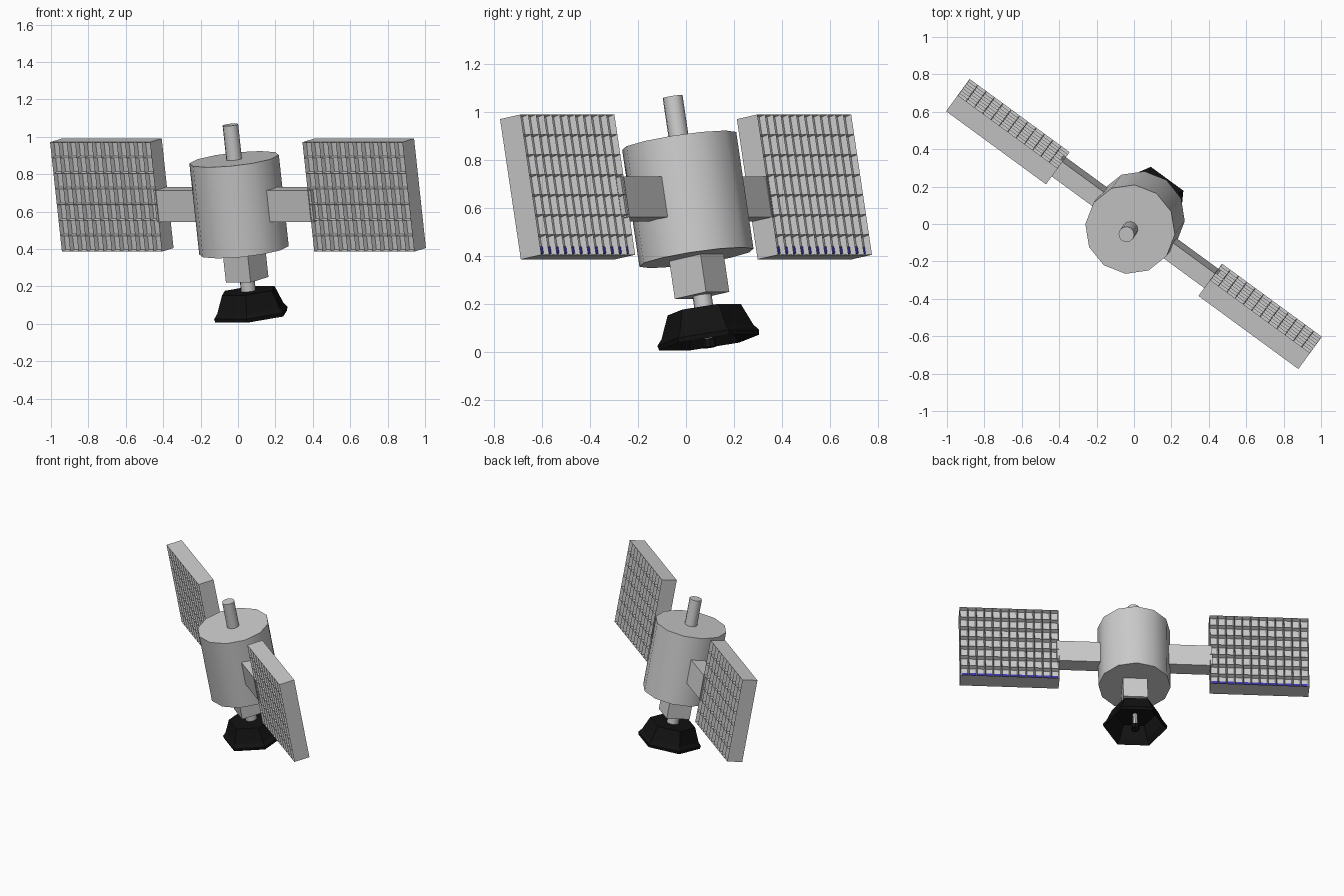
import bpy, bmesh
from math import radians, cos, sin, tau
from mathutils import Matrix

if "Cube" in bpy.data.objects:
    bpy.data.objects.remove(bpy.data.objects["Cube"])

# Whole craft is built upright, then turned and leaned by this frame
FRAME = (Matrix.Translation((0, 0, 0.688))
         @ Matrix.Rotation(radians(-36.2), 4, 'Z')
         @ Matrix.Rotation(radians(10.4), 4, 'X'))


def material(name, rgb):
    m = bpy.data.materials.new(name)
    m.diffuse_color = (*rgb, 1)
    m.use_nodes = True
    m.node_tree.nodes["Principled BSDF"].inputs["Base Color"].default_value = m.diffuse_color
    return m


BLACK = material("black", (0.006, 0.006, 0.006))
BLUE = material("cell_blue", (0.05, 0.04, 0.45))


def finish(name, bm, mat=None, mirror=None, smooth=False):
    me = bpy.data.meshes.new(name)
    bm.to_mesh(me)
    bm.free()
    ob = bpy.data.objects.new(name, me)
    bpy.context.collection.objects.link(ob)
    ob.matrix_world = FRAME
    if mat:
        me.materials.append(mat)
    if mirror:
        mod = ob.modifiers.new("mirror", 'MIRROR')
        mod.use_axis = mirror
    if smooth:
        bpy.ops.object.select_all(action='DESELECT')
        ob.select_set(True)
        bpy.context.view_layer.objects.active = ob
        bpy.ops.object.shade_smooth_by_angle(angle=radians(40))
    return ob


def box(name, lo, hi, **kw):
    bm = bmesh.new()
    mid = [(a + b) / 2 for a, b in zip(lo, hi)]
    size = [b - a for a, b in zip(lo, hi)]
    bmesh.ops.create_cube(bm, size=1, matrix=Matrix.Translation(mid) @ Matrix.Diagonal((*size, 1)))
    return finish(name, bm, **kw)


def cylinder(name, r, z0, z1, sides=12, **kw):
    bm = bmesh.new()
    bmesh.ops.create_cone(bm, cap_ends=True, segments=sides, radius1=r, radius2=r, depth=z1 - z0,
                          matrix=Matrix.Translation((0, 0, (z0 + z1) / 2)))
    return finish(name, bm, **kw)


def lathe(name, profile, sides, **kw):
    bm = bmesh.new()
    rings = [[bm.verts.new((r * cos(tau * i / sides), r * sin(tau * i / sides), z))
              for i in range(sides)] for r, z in profile]
    for a, b in zip(rings, rings[1:]):
        for i in range(sides):
            j = (i + 1) % sides
            bm.faces.new((a[i], a[j], b[j], b[i]))
    bm.faces.new(rings[0])
    bm.faces.new(rings[-1])
    bmesh.ops.recalc_face_normals(bm, faces=bm.faces)
    return finish(name, bm, **kw)


# Main drum and the mast on top
cylinder("body", 0.242, -0.30, 0.195, smooth=True)
cylinder("top_mast", 0.042, 0.18, 0.382, smooth=True)

# Arms out to the panels
box("panel_arms", (0.2, -0.049, -0.137), (0.52, 0.049, 0.035), mirror=(True, False, False))

# Solar panels: one half-thickness lattice, mirrored to both faces and both sides
T, H, U0, U1 = 0.054, 0.595, 0.505, 1.167
bm = bmesh.new()
bmesh.ops.create_grid(bm, x_segments=12, y_segments=7, size=0.5,
                      matrix=Matrix.Translation(((U0 + U1) / 2, -T, 0))
                      @ Matrix.Diagonal((U1 - U0, 1, H, 1))
                      @ Matrix.Rotation(radians(90), 4, 'X'))
rim = [e for e in bm.edges if e.is_boundary]
cells = list(bm.faces)
out = bmesh.ops.extrude_edge_only(bm, edges=rim)
for v in out["geom"]:
    if isinstance(v, bmesh.types.BMVert):
        v.co.y = 0
bmesh.ops.recalc_face_normals(bm, faces=bm.faces)
if cells[0].normal.y > 0:
    bmesh.ops.reverse_faces(bm, faces=bm.faces)
bmesh.ops.inset_individual(bm, faces=cells, thickness=0.008, depth=0)
for f in cells:
    for v in f.verts:
        v.co.y = -T + 0.028
finish("solar_panels", bm, mirror=(True, True, False))

# Blue strip showing in the lowest row of cells at the back
box("blue_strips", (U0 + 0.01, 0.01, -0.288), (U1 - 0.01, 0.03, -0.258),
    mat=BLUE, mirror=(True, False, False))

# Neck, stem and six-sided dish below
box("neck", (-0.082, -0.082, -0.46), (0.082, 0.082, -0.28))
cylinder("dish_stem", 0.04, -0.53, -0.45, smooth=True)
lathe("dish", [(0.155, -0.52), (0.195, -0.615), (0.216, -0.64), (0.212, -0.66),
               (0.18, -0.625), (0.14, -0.54)], 6, mat=BLACK)

# Feed inside the dish
cylinder("feed_rod", 0.018, -0.55, -0.65, sides=8)
cylinder("feed_tip", 0.028, -0.68, -0.645, sides=8, mat=BLACK)
